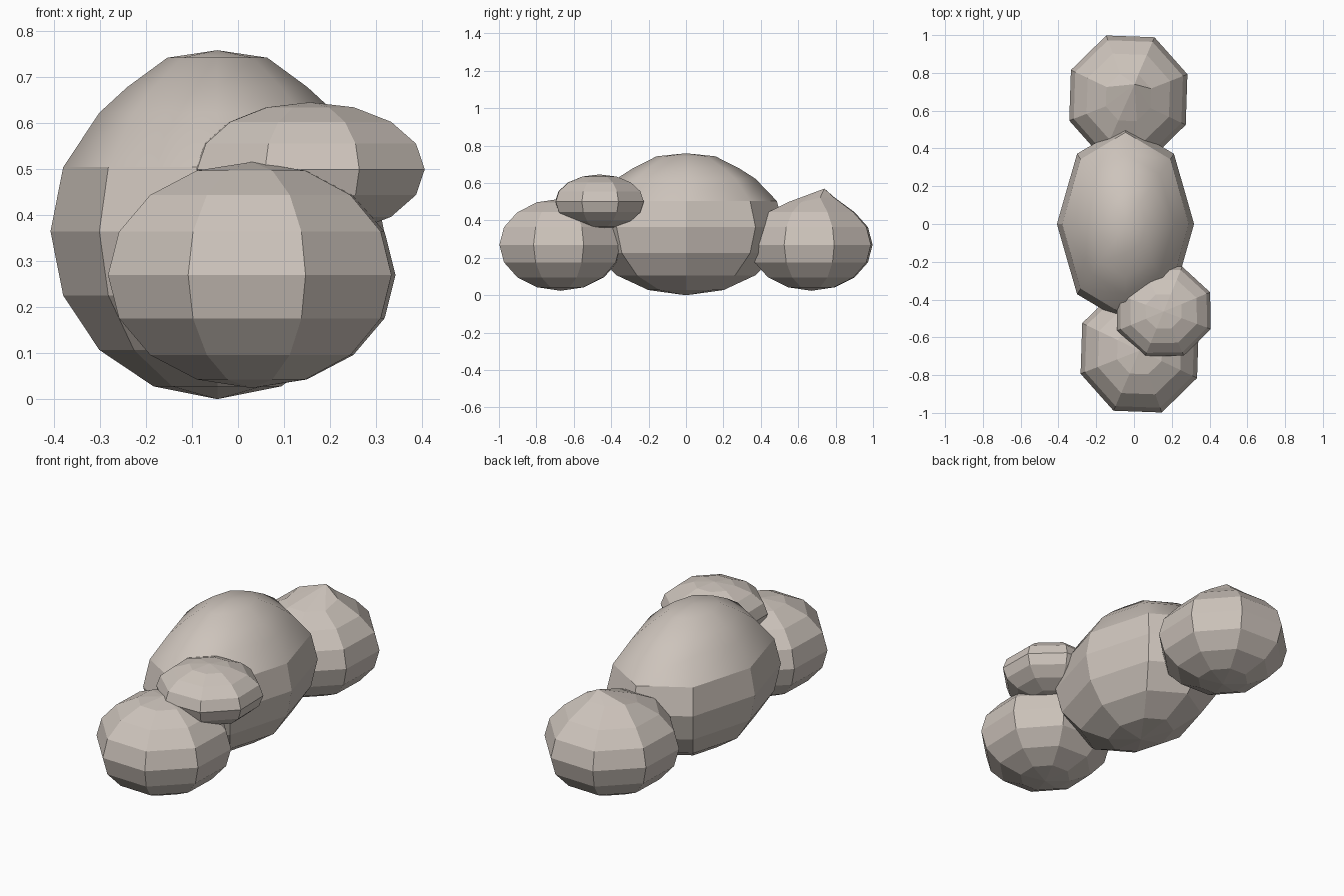
import bpy, bmesh, math
from mathutils import Vector

cube = bpy.data.objects.get("Cube")
if cube:
    bpy.data.objects.remove(cube, do_unlink=True)

clay = bpy.data.materials.new("warm grey clay")
clay.use_nodes = True
colour = (0.61, 0.55, 0.5, 1)
clay.diffuse_color = colour
clay.node_tree.nodes["Principled BSDF"].inputs["Base Color"].default_value = colour

SIDES = 8
# Ring radius and height of a unit ball, from the lowest ring to the highest
BALL = [(math.cos(a), math.sin(a)) for a in (math.pi * k / 8 for k in range(-3, 4))]


def blob(name, centre, radii, turn, rings=BALL, apex=(0, 0, 1), smooth_above=None, sculpt=None):
    """Low-poly ball made of stacked rings between two poles."""
    bm = bmesh.new()
    angles = [math.radians(turn) + 2 * math.pi * i / SIDES for i in range(SIDES)]
    loops = [[bm.verts.new((r * math.cos(a), r * math.sin(a), h)) for a in angles]
             for r, h in rings]
    bottom, top = bm.verts.new((0, 0, -1)), bm.verts.new(apex)
    for i in range(SIDES):
        j = (i + 1) % SIDES
        bm.faces.new((bottom, loops[0][j], loops[0][i]))
        bm.faces.new((top, loops[-1][i], loops[-1][j]))
        for low, high in zip(loops, loops[1:]):
            bm.faces.new((low[i], low[j], high[j], high[i]))
    if sculpt:
        for v in bm.verts:
            sculpt(v)
    for v in bm.verts:
        v.co = Vector(c + s * p for c, s, p in zip(centre, radii, v.co))
    bm.normal_update()
    for f in bm.faces:
        f.smooth = smooth_above is not None and f.calc_center_median().z > smooth_above
    mesh = bpy.data.meshes.new(name)
    bm.to_mesh(mesh)
    bm.free()
    mesh.materials.append(clay)
    obj = bpy.data.objects.new(name, mesh)
    bpy.context.collection.objects.link(obj)
    return obj


def raise_back(v):
    # Pull the upper rear of the ball into a shallow hump
    if v.co.z > 0.85 and v.co.y > 0.1:
        v.co.z += 0.1


# Large central body, slightly peaked and softly shaded on top
body_rings = BALL[:6] + [(0.54, 0.86), (0.3, 1.035)]
blob("body", (-0.045, 0, 0.365), (0.363, 0.525, 0.365), 0,
     body_rings, (0, 0, 1.08), smooth_above=0.51)

# Matching balls at either end of the body
blob("front_ball", (0.03, -0.67, 0.27), (0.334, 0.35, 0.246), 20.5)
blob("back_ball", (-0.03, 0.67, 0.27), (0.334, 0.35, 0.246), 20.5,
     apex=(0.1, 0.2, 1.12), sculpt=raise_back)

# Small flattened ball resting to the left above the front
blob("upper_ball", (0.157, -0.463, 0.5), (0.268, 0.255, 0.146), 23.5)
